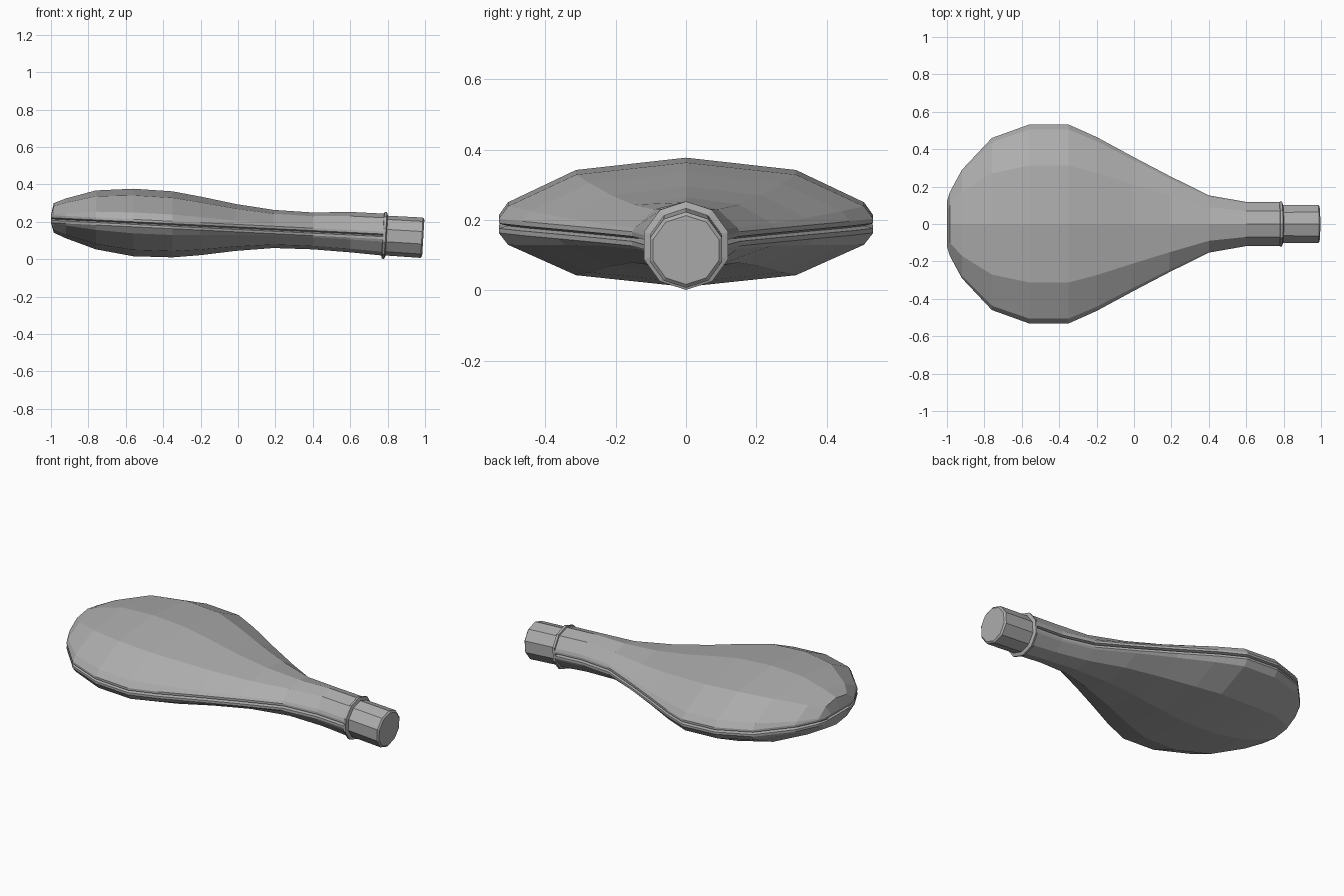
import bpy, bmesh, math
from mathutils import Matrix, Vector

cube = bpy.data.objects.get("Cube")
if cube:
    bpy.data.objects.remove(cube)

grey = bpy.data.materials.new("plain grey")
grey.use_nodes = True
colour = (0.42, 0.42, 0.42, 1)
grey.diffuse_color = colour
grey.node_tree.nodes["Principled BSDF"].inputs["Base Color"].default_value = colour

LIP, GAP, DEPTH = 0.02, 0.007, 0.025


def loft(name, rings, cap_start=True):
    """Skin a list of closed rings into one flat-shaded object."""
    bm = bmesh.new()
    loops = [[bm.verts.new(p) for p in ring] for ring in rings]
    n = len(loops[0])
    for a, b in zip(loops, loops[1:]):
        for i in range(n):
            j = (i + 1) % n
            bm.faces.new((a[i], a[j], b[j], b[i]))
    if cap_start:
        bm.faces.new(loops[0][::-1])
    bm.faces.new(loops[-1])
    bmesh.ops.remove_doubles(bm, verts=bm.verts, dist=0.0005)
    bmesh.ops.recalc_face_normals(bm, faces=bm.faces)
    mesh = bpy.data.meshes.new(name)
    bm.to_mesh(mesh)
    bm.free()
    mesh.materials.append(grey)
    obj = bpy.data.objects.new(name, mesh)
    bpy.context.collection.objects.link(obj)
    return obj


def seam_height(x):
    return 0.166 - 0.049 * x


def body_ring(x, top, bottom, w):
    """Ten-sided section with a V groove along each side seam."""
    c = seam_height(x)

    def side(h, sign):
        h = max(h, 0)
        lip, gap = min(LIP, h), min(GAP, h)
        pts = []
        for k in range(3):
            a = math.radians(36 * k)
            pts.append((w * math.sin(a), c + sign * max(h * math.cos(a), lip)))
        return pts + [(w, c + sign * lip), (w, c + sign * gap)]

    half = side(top - c, 1) + [(w - DEPTH, c)] + side(c - bottom, -1)[::-1]
    ring = half + [(-y, z) for y, z in half[-2:0:-1]]
    return [(x, y, z) for y, z in ring]


# Flask body: x, top, bottom, half width
stations = [
    (-0.985, 0.30, 0.142, 0.17), (-0.92, 0.325, 0.112, 0.29),
    (-0.76, 0.368, 0.053, 0.46), (-0.56, 0.377, 0.016, 0.532),
    (-0.35, 0.363, 0.010, 0.532), (-0.20, 0.335, 0.022, 0.465),
    (-0.01, 0.295, 0.045, 0.362), (0.19, 0.264, 0.060, 0.257),
    (0.40, 0.250, 0.053, 0.153), (0.60, 0.253, 0.037, 0.118),
    (0.78, 0.244, 0.019, 0.118),
]
# The groove carries on round the blunt end
tip = seam_height(-1)
end = [(x, tip + h, tip - h, w) for x, h, w in
       ((-0.975, 0, 0.10), (-1, GAP, 0.12), (-1, LIP, 0.12))]
loft("flask_body", [body_ring(*s) for s in end + stations], cap_start=False)


def turned(name, profile):
    """Ten-sided turned part on the slightly drooping neck axis."""
    tilt = Matrix.Rotation(math.radians(3.5), 3, 'Y')
    origin = Vector((0.78, 0, 0.1275))
    rings = []
    for x, r in profile:
        ring = []
        for k in range(10):
            a = math.radians(36 * k)
            p = Vector((x, r * math.sin(a), r * math.cos(a)))
            ring.append(origin + tilt @ p)
        rings.append(ring)
    loft(name, rings)


# Raised collar and stopper
turned("neck_collar", [(-0.008, 0.108), (-0.004, 0.124), (0.009, 0.126), (0.015, 0.108)])
turned("stopper", [(-0.04, 0.106), (0.203, 0.108), (0.211, 0.098)])
